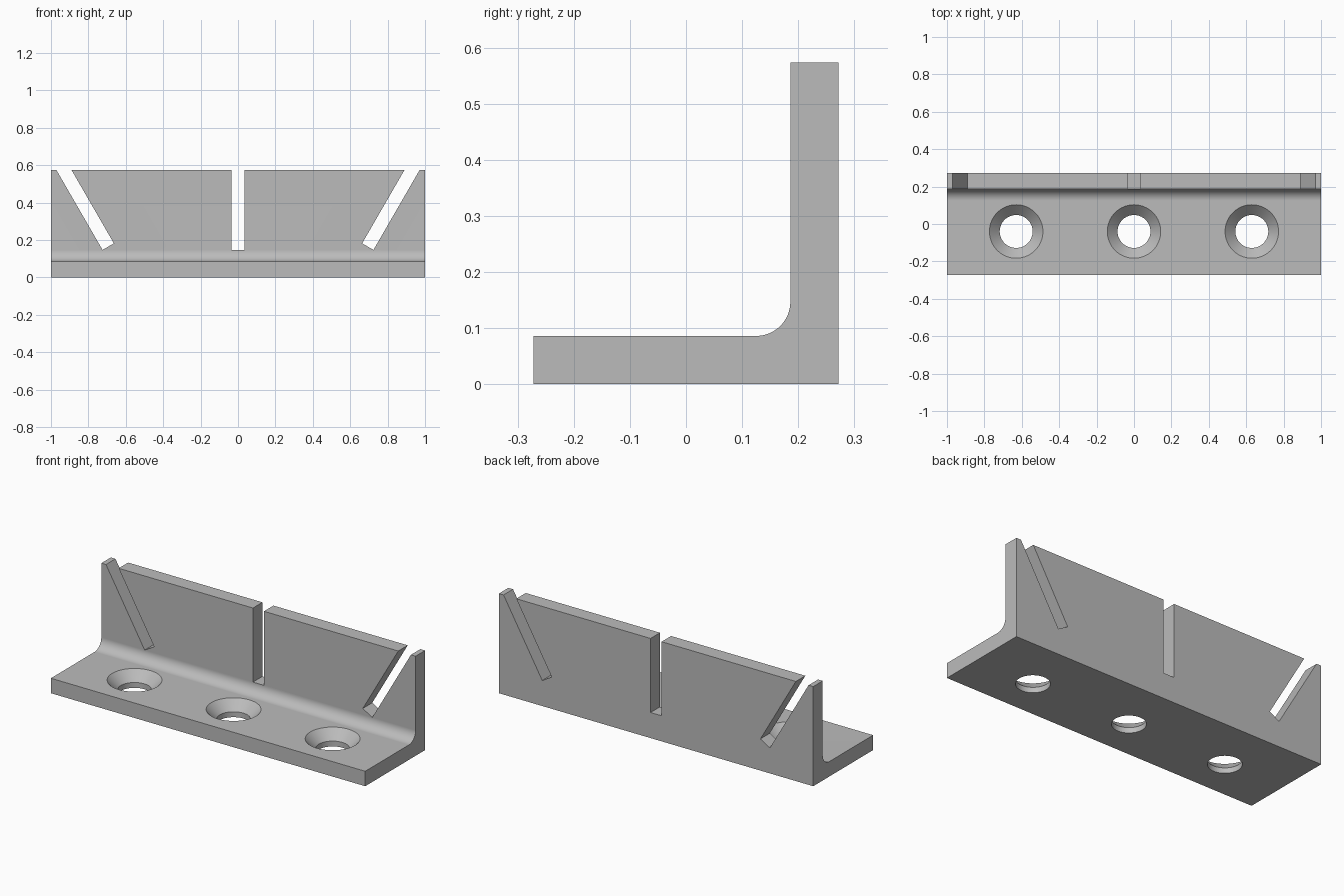
import bpy, bmesh, math
from mathutils import Matrix

if "Cube" in bpy.data.objects:
    bpy.data.objects.remove(bpy.data.objects["Cube"], do_unlink=True)

DEPTH, HEIGHT, THICK, FILLET = 0.272, 0.573, 0.086, 0.061
SLOT_WIDTH, SLOT_BASE = 0.07, 0.147

# Single grey material
grey = bpy.data.materials.new("plain grey")
grey.use_nodes = True
colour = (0.5, 0.5, 0.5, 1)
grey.diffuse_color = colour
grey.node_tree.nodes["Principled BSDF"].inputs["Base Color"].default_value = colour


def make_object(name, bm):
    bmesh.ops.recalc_face_normals(bm, faces=bm.faces)
    mesh = bpy.data.meshes.new(name)
    bm.to_mesh(mesh)
    bm.free()
    mesh.materials.append(grey)
    obj = bpy.data.objects.new(name, mesh)
    bpy.context.collection.objects.link(obj)
    return obj


def extruded_profile(name, points):
    """Extrude a (y, z) outline along the full width."""
    bm = bmesh.new()
    face = bm.faces.new([bm.verts.new((-1, y, z)) for y, z in points])
    new = bmesh.ops.extrude_face_region(bm, geom=[face])["geom"]
    bmesh.ops.translate(bm, vec=(2, 0, 0),
                        verts=[v for v in new if isinstance(v, bmesh.types.BMVert)])
    return make_object(name, bm)


def slot_cutter(x, angle):
    """Tall box whose lower end is centred on x, tilted about y."""
    bm = bmesh.new()
    bmesh.ops.create_cube(bm, size=1)
    base = SLOT_BASE + abs(math.sin(angle)) * SLOT_WIDTH / 2
    place = Matrix.Translation((x, DEPTH, base)) @ Matrix.Rotation(angle, 4, "Y")
    shape = Matrix.Translation((0, 0, 0.4)) @ Matrix.Diagonal((SLOT_WIDTH, 0.4, 0.8, 1))
    bmesh.ops.transform(bm, matrix=place @ shape, verts=bm.verts)
    return make_object("slot_cutter", bm)


def screw_hole_cutter(x, y, inner=0.088, outer=0.143, steps=64):
    """Revolved straight bore with a conical countersink."""
    sink = THICK - (outer - inner)
    over = 0.02
    outline = [(inner, -over), (inner, sink), (outer + over, THICK + over)]
    bm = bmesh.new()
    rings = [[bm.verts.new((x + r * math.cos(math.tau * i / steps),
                            y + r * math.sin(math.tau * i / steps), z))
              for i in range(steps)] for r, z in outline]
    for low, high in zip(rings, rings[1:]):
        for i in range(steps):
            j = (i + 1) % steps
            bm.faces.new((low[i], low[j], high[j], high[i]))
    bm.faces.new(rings[0])
    bm.faces.new(rings[-1])
    return make_object("screw_hole_cutter", bm)


# L-shaped body with a rounded inner corner
wall = DEPTH - THICK
fillet = [(wall - FILLET + FILLET * math.sin(a), THICK + FILLET - FILLET * math.cos(a))
          for a in (math.pi / 2 * i / 16 for i in range(17))]
bracket = extruded_profile("angle_bracket", [
    (-DEPTH, 0), (-DEPTH, THICK), *fillet,
    (wall, HEIGHT), (DEPTH, HEIGHT), (DEPTH, 0)])

# Centre slot, two slanted slots, three countersunk holes
lean = math.radians(30)
cutters = [slot_cutter(0, 0), slot_cutter(-0.694, -lean), slot_cutter(0.694, lean)]
cutters += [screw_hole_cutter(x, -0.04) for x in (-0.63, 0, 0.63)]
bpy.context.view_layer.objects.active = bracket
for cutter in cutters:
    cutter.hide_render = True
    cut = bracket.modifiers.new("cut", "BOOLEAN")
    cut.object = cutter
    cut.operation = "DIFFERENCE"
    cut.solver = "EXACT"
    bpy.ops.object.modifier_apply(modifier=cut.name)
    bpy.data.objects.remove(cutter, do_unlink=True)

# Smooth curved surfaces, crisp edges, flat planes
bpy.ops.object.select_all(action="DESELECT")
bracket.select_set(True)
bpy.ops.object.shade_smooth_by_angle(angle=math.radians(25))
weighted = bracket.modifiers.new("flat planes", "WEIGHTED_NORMAL")
weighted.keep_sharp = True
